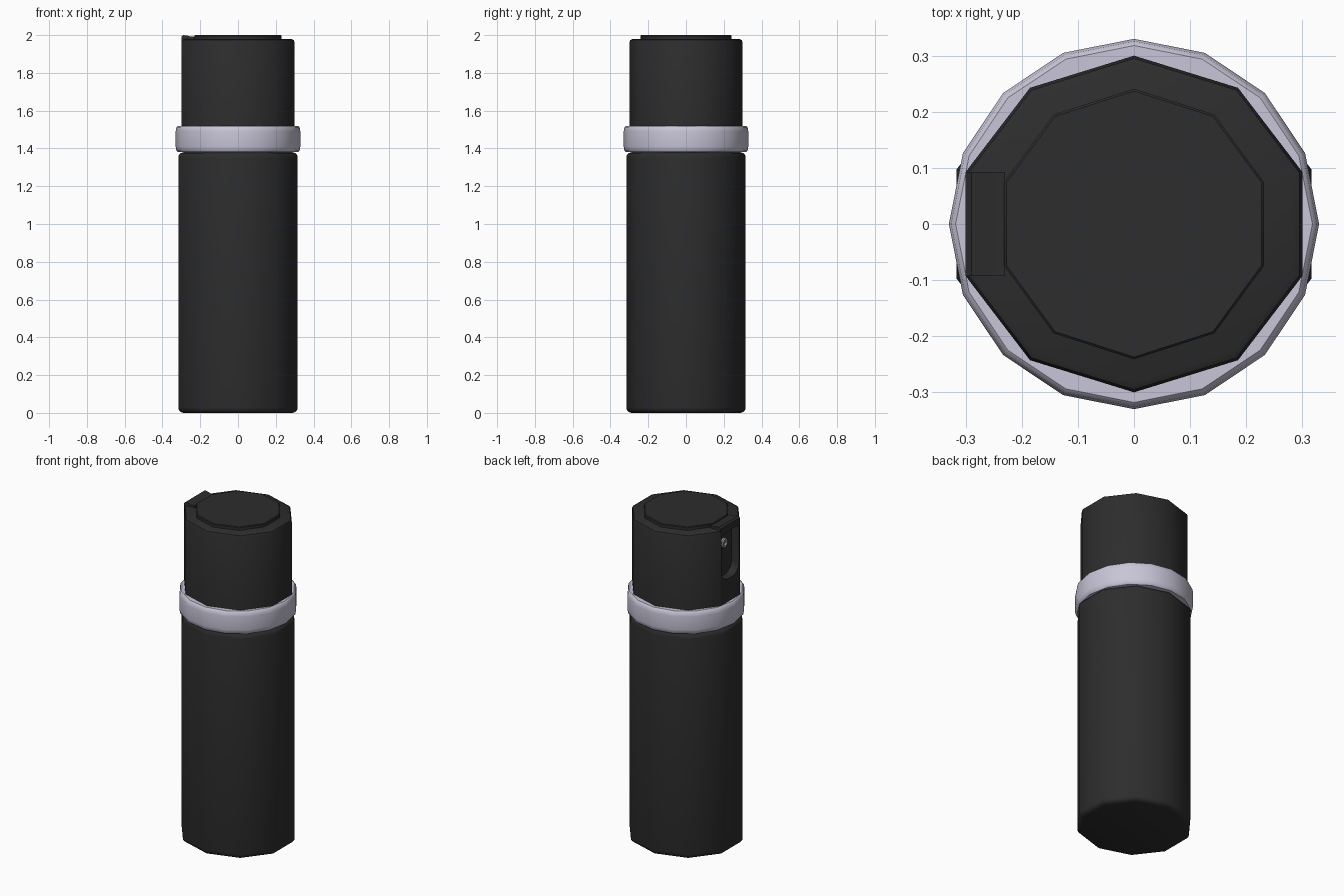
import bpy, bmesh
from math import pi, sin, cos, radians

if "Cube" in bpy.data.objects:
    bpy.data.objects.remove(bpy.data.objects["Cube"])


def material(name, rgb):
    m = bpy.data.materials.new(name)
    m.diffuse_color = (*rgb, 1)
    m.use_nodes = True
    m.node_tree.nodes["Principled BSDF"].inputs["Base Color"].default_value = m.diffuse_color
    return m


black = material("black_plastic", (0.026, 0.026, 0.026))
silver = material("silver_band", (0.58, 0.56, 0.68))
steel = material("nozzle_grey", (0.3, 0.3, 0.3))


def finish(name, bm, mat):
    bmesh.ops.recalc_face_normals(bm, faces=bm.faces)
    me = bpy.data.meshes.new(name)
    bm.to_mesh(me)
    bm.free()
    me.materials.append(mat)
    ob = bpy.data.objects.new(name, me)
    bpy.context.collection.objects.link(ob)
    return ob


def smooth(ob, angle=40):
    bpy.ops.object.select_all(action='DESELECT')
    ob.select_set(True)
    bpy.context.view_layer.objects.active = ob
    bpy.ops.object.shade_smooth_by_angle(angle=radians(angle))


def lathe(name, profile, sides, mat, phase=0.0, sx=1.0):
    """Capped solid of revolution from (radius, z) points."""
    bm = bmesh.new()
    rings = [[bm.verts.new((r * sx * cos(phase + 2 * pi * i / sides),
                            r * sin(phase + 2 * pi * i / sides), z))
              for i in range(sides)] for r, z in profile]
    for a, b in zip(rings, rings[1:]):
        for i in range(sides):
            j = (i + 1) % sides
            bm.faces.new((a[i], a[j], b[j], b[i]))
    bm.faces.new(rings[0][::-1])
    bm.faces.new(rings[-1])
    return finish(name, bm, mat)


def prism(name, points, vec, mat):
    """Polygon extruded along a vector."""
    bm = bmesh.new()
    face = bm.faces.new([bm.verts.new(p) for p in points])
    ext = bmesh.ops.extrude_face_region(bm, geom=[face])["geom"]
    bmesh.ops.translate(bm, vec=vec,
                        verts=[v for v in ext if isinstance(v, bmesh.types.BMVert)])
    return finish(name, bm, mat)


# ten-sided outlines are stretched in x so that depth equals width
SX = 1 / cos(radians(18))

# main canister
body = lathe("body", [(0.288, 0), (0.304, 0.005), (0.313, 0.015), (0.316, 0.03),
                      (0.316, 1.35), (0.313, 1.365), (0.304, 1.375), (0.288, 1.38)],
             10, black, pi / 2, SX)
smooth(body)

# collar band
collar = lathe("collar", [(0.318, 1.38), (0.326, 1.387), (0.33, 1.41),
                          (0.33, 1.49), (0.326, 1.513), (0.318, 1.52)], 16, silver)
smooth(collar)

# spray head with a notch cut in its -x face
head = lathe("spray_head", [(0.30, 1.45), (0.30, 1.962), (0.295, 1.974), (0.283, 1.98)],
             10, black, pi / 2, SX)
W, R, Z0, Z1 = 0.083, 0.06, 1.66, 1.95
outline = [(-0.25, W, Z1), (-0.25, -W, Z1)]
for side, start in ((-1, pi), (1, 1.5 * pi)):
    for k in range(5):
        a = start + k * pi / 8
        outline.append((-0.25, side * (W - R) + R * cos(a), Z0 + R + R * sin(a)))
cutter = prism("notch_cutter", outline, (-0.1, 0, 0), black)
cutter.hide_render = True
mod = head.modifiers.new("notch", 'BOOLEAN')
mod.operation, mod.object, mod.solver = 'DIFFERENCE', cutter, 'EXACT'
bpy.context.view_layer.objects.active = head
bpy.ops.object.modifier_apply(modifier=mod.name)
bpy.data.objects.remove(cutter)
smooth(head)

# raised push button and the lip above the notch
button = lathe("push_button", [(0.241, 1.96), (0.241, 1.996), (0.237, 2.0)],
               10, black, pi / 2, 1.01)
smooth(button)
tab = prism("button_lip", [(x, -0.093, z) for x, z in
                           ((-0.30, 1.95), (-0.30, 1.99), (-0.29, 2.0), (-0.27, 1.998),
                            (-0.25, 1.992), (-0.23, 1.992), (-0.23, 1.95))],
            (0, 0.186, 0), black)
smooth(tab)

# nozzle: stepped disc facing -x
nozzle = lathe("nozzle", [(0.03, -0.02), (0.03, 0.012), (0.024, 0.018), (0.014, 0.018),
                          (0.012, 0.008)], 12, steel)
nozzle.rotation_euler = (0, -pi / 2, 0)
nozzle.location = (-0.25, 0, 1.86)
smooth(nozzle)
